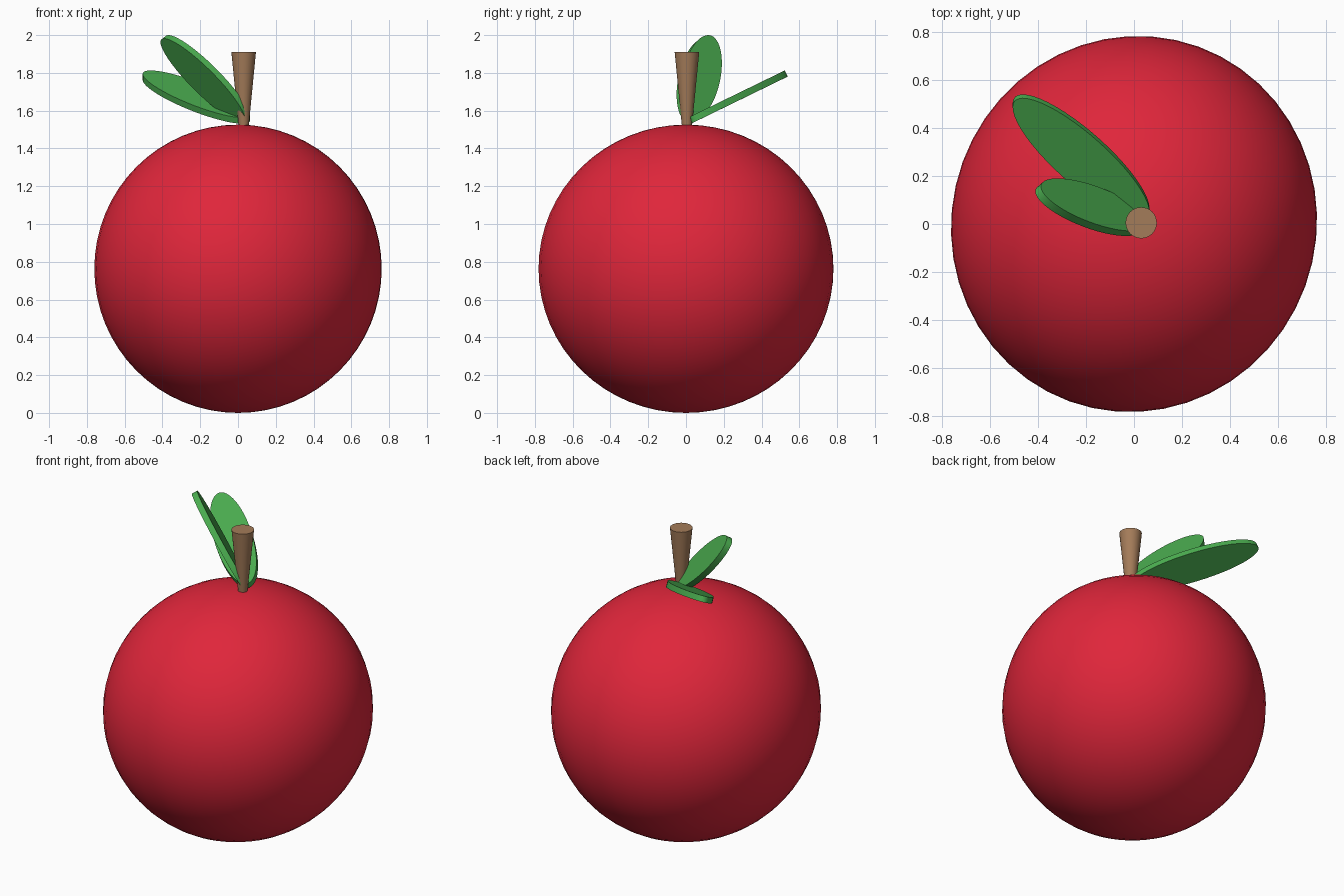
import bpy
from math import radians
from mathutils import Matrix, Vector

cube = bpy.data.objects.get("Cube")
if cube:
    bpy.data.objects.remove(cube, do_unlink=True)


def material(name, rgb):
    mat = bpy.data.materials.new(name)
    mat.use_nodes = True
    mat.diffuse_color = (*rgb, 1)
    mat.node_tree.nodes["Principled BSDF"].inputs["Base Color"].default_value = (*rgb, 1)
    return mat


red = material("fruit red", (0.74, 0.019, 0.043))
green = material("leaf green", (0.07, 0.42, 0.08))
brown = material("stem brown", (0.37, 0.2, 0.1))


def finish(name, mat):
    obj = bpy.context.object
    obj.name = name
    obj.data.materials.append(mat)
    bpy.ops.object.shade_smooth_by_angle(angle=radians(35))
    return obj


def leaf(name, centre, along, normal, length, width, thickness=0.036):
    """Thin elliptical disc lying along one direction and facing another."""
    bpy.ops.mesh.primitive_cylinder_add(vertices=48, radius=1, depth=1)
    obj = finish(name, green)
    x = Vector(along).normalized()
    y = Vector(normal).cross(x).normalized()
    z = x.cross(y)
    turn = Matrix((x, y, z)).transposed().to_4x4()
    size = Matrix.Diagonal((length / 2, width / 2, thickness, 1))
    obj.data.transform(turn @ size)
    obj.location = centre


# Round body, slightly longer from front to back
bpy.ops.mesh.primitive_uv_sphere_add(segments=48, ring_count=32, radius=1,
                                     location=(0, 0, 0.763))
body = finish("fruit_body", red)
body.scale = (0.785, 0.758, 0.763)
body.rotation_euler.z = radians(70)

# Stem widening towards its top
bpy.ops.mesh.primitive_cone_add(vertices=32, radius1=0.024, radius2=0.065,
                                depth=0.42, location=(0.03, 0.005, 1.70))
finish("stem", brown)

# Two leaves springing from the foot of the stem
leaf("long_leaf", (-0.22, 0.275, 1.672), (-0.707, 0.636, 0.31), (0, -0.44, 0.9), 0.775, 0.22)
leaf("upright_leaf", (-0.175, 0.07, 1.768), (-0.7, 0.2, 0.68), (0.63, 0.57, 0.51), 0.63, 0.225)
